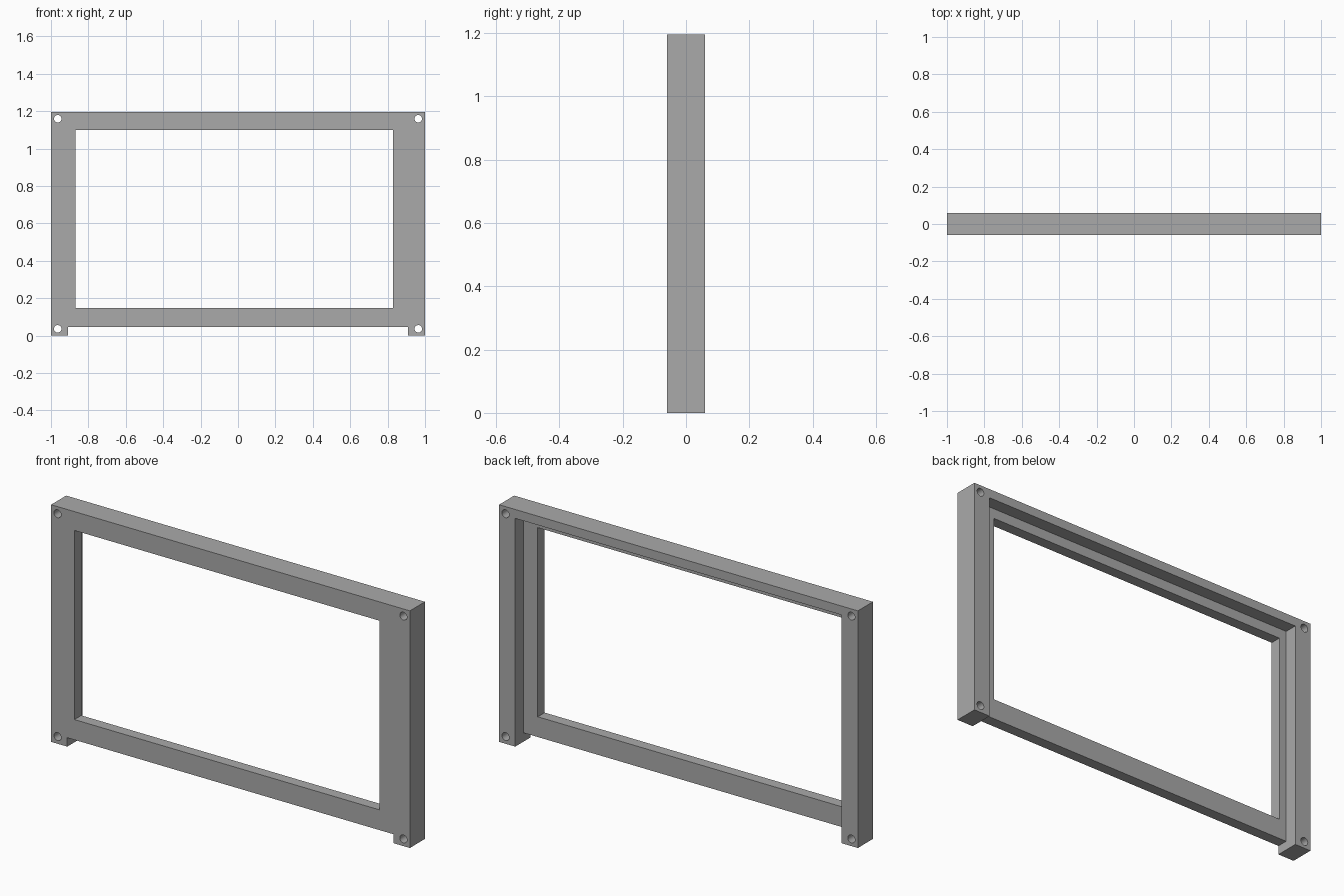
import bpy
import math

if "Cube" in bpy.data.objects:
    bpy.data.objects.remove(bpy.data.objects["Cube"])

HEIGHT, DEPTH = 1.195, 0.12
FRONT, BACK = -DEPTH / 2, DEPTH / 2
PANEL_BACK = -0.005       # back face of the thin front panel
POST_INNER = 0.91         # inner side of the corner posts
RAIL = 0.045              # top rail thickness and foot height
HOLE_INSET, HOLE_RADIUS = 0.036, 0.02

grey = bpy.data.materials.new("plain grey")
grey.use_nodes = True
colour = (0.4, 0.4, 0.4, 1)
grey.diffuse_color = colour
grey.node_tree.nodes["Principled BSDF"].inputs["Base Color"].default_value = colour


def box(name, x, y, z):
    """Box from (low, high) ranges along each axis."""
    ranges = (x, y, z)
    bpy.ops.mesh.primitive_cube_add(size=1, location=[sum(r) / 2 for r in ranges])
    ob = bpy.context.object
    ob.name = name
    ob.scale = [r[1] - r[0] for r in ranges]
    bpy.ops.object.transform_apply(location=True, rotation=False, scale=True)
    ob.data.materials.append(grey)
    return ob


def cut(target, cutter):
    """Subtract the cutter, then discard it."""
    mod = target.modifiers.new("cut", 'BOOLEAN')
    mod.operation, mod.solver, mod.object = 'DIFFERENCE', 'EXACT', cutter
    bpy.context.view_layer.objects.active = target
    bpy.ops.object.modifier_apply(modifier=mod.name)
    bpy.data.objects.remove(cutter)


# Solid block for the whole frame
frame = box("display_frame", (-1, 1), (FRONT, BACK), (0, HEIGHT))

# Rear recess, open at the bottom, leaving two posts and a top rail
cut(frame, box("rear_recess", (-POST_INNER, POST_INNER), (PANEL_BACK, 1), (-1, HEIGHT - RAIL)))

# Gap below the panel, leaving two feet
cut(frame, box("foot_gap", (-POST_INNER, POST_INNER), (-1, 1), (-1, RAIL)))

# Off-centre window opening
cut(frame, box("window", (-0.87, 0.83), (-1, 1), (0.147, 1.1)))

# Screw holes through the four corners
for x in (HOLE_INSET - 1, 1 - HOLE_INSET):
    for z in (HOLE_INSET, HEIGHT - HOLE_INSET):
        bpy.ops.mesh.primitive_cylinder_add(vertices=32, radius=HOLE_RADIUS, depth=1,
                                            location=(x, 0, z), rotation=(math.pi / 2, 0, 0))
        bpy.context.object.data.materials.append(grey)
        cut(frame, bpy.context.object)

# Smooth hole walls with sharp frame edges
bpy.ops.object.select_all(action='DESELECT')
frame.select_set(True)
bpy.context.view_layer.objects.active = frame
bpy.ops.object.shade_smooth_by_angle(angle=math.radians(30))
